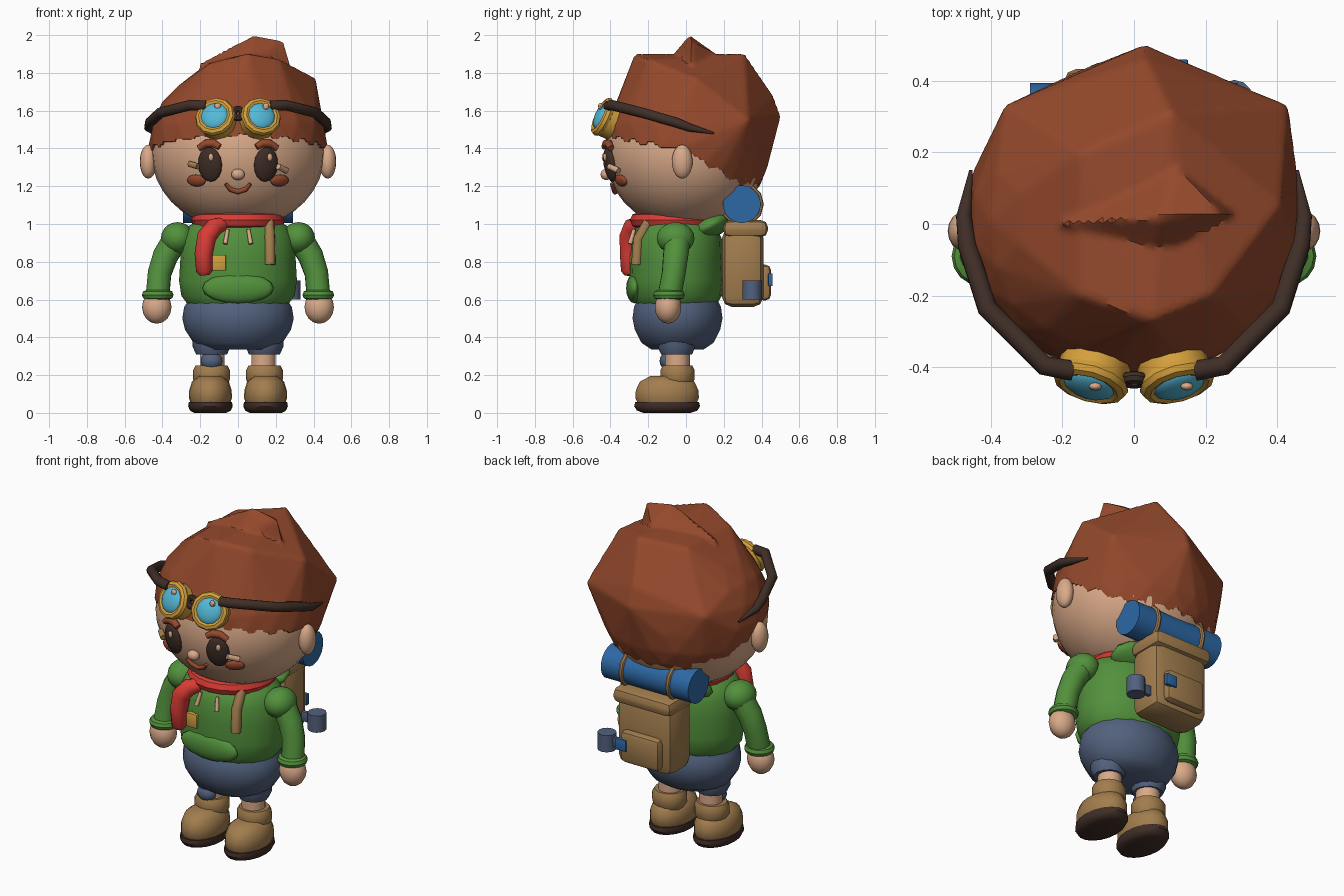
import bpy, bmesh, math
from mathutils import Vector, Euler
from mathutils.bvhtree import BVHTree

if "Cube" in bpy.data.objects:
    bpy.data.objects.remove(bpy.data.objects["Cube"])

def material(name, rgb):
    m = bpy.data.materials.new(name)
    m.diffuse_color = (*rgb, 1)
    m.use_nodes = True
    m.node_tree.nodes["Principled BSDF"].inputs["Base Color"].default_value = m.diffuse_color
    return m

HAIR = material("hair_brown", (0.30, 0.067, 0.025))
SKIN = material("skin", (0.70, 0.40, 0.25))
GREEN = material("green", (0.085, 0.28, 0.045))
SLATE = material("slate", (0.085, 0.12, 0.205))
TAN = material("tan", (0.36, 0.205, 0.075))
DARK = material("dark_brown", (0.05, 0.027, 0.02))
RED = material("red", (0.70, 0.045, 0.035))
GOLD = material("gold", (0.66, 0.35, 0.045))
LENS = material("light_blue", (0.09, 0.48, 0.68))
BLUE = material("blue", (0.026, 0.14, 0.38))

def finish(name, mat, rot=None, scale=None):
    o = bpy.context.object
    o.name = name
    o.data.materials.append(mat)
    if rot is not None:
        o.rotation_mode = 'QUATERNION'
        o.rotation_quaternion = rot
    if scale:
        o.scale = scale
    return o

def from_bm(name, bm, mat, loc=(0, 0, 0)):
    bmesh.ops.recalc_face_normals(bm, faces=bm.faces)
    me = bpy.data.meshes.new(name)
    bm.to_mesh(me)
    bm.free()
    o = bpy.data.objects.new(name, me)
    me.materials.append(mat)
    o.location = loc
    bpy.context.collection.objects.link(o)
    return o

def ball(name, loc, half, mat, rot=None, seg=16, rings=10):
    bpy.ops.mesh.primitive_uv_sphere_add(segments=seg, ring_count=rings, radius=1, location=loc)
    return finish(name, mat, rot, half)

def aim(d):
    return Vector(d).to_track_quat('Z', 'Y')

def cyl(name, loc, r, depth, mat, axis=(0, 0, 1), sides=16):
    bpy.ops.mesh.primitive_cylinder_add(vertices=sides, radius=r, depth=depth, location=loc)
    return finish(name, mat, aim(axis))

def ring(name, loc, R, r, mat, axis=(0, 0, 1), sides=16):
    bpy.ops.mesh.primitive_torus_add(major_segments=sides, minor_segments=8, major_radius=R,
                                     minor_radius=r, location=loc)
    return finish(name, mat, aim(axis))

def box(name, loc, half, mat, bevel):
    bm = bmesh.new()
    bmesh.ops.create_cube(bm, size=2)
    bmesh.ops.scale(bm, vec=half, verts=bm.verts)
    bmesh.ops.bevel(bm, geom=bm.edges[:], offset=bevel, segments=2, profile=0.5, affect='EDGES')
    return from_bm(name, bm, mat, loc)

def lathe(name, profile, mat, loc=(0, 0, 0), sy=1.0, seg=18):
    bm = bmesh.new()
    rows = [[bm.verts.new((r * math.cos(2 * math.pi * i / seg), sy * r * math.sin(2 * math.pi * i / seg), z))
             for i in range(seg)] for r, z in profile]
    for a, b in zip(rows, rows[1:]):
        for i in range(seg):
            j = (i + 1) % seg
            bm.faces.new((a[i], a[j], b[j], b[i]))
    bm.faces.new(rows[0])
    bm.faces.new(rows[-1])
    return from_bm(name, bm, mat, loc)

def tube(name, pts, radii, mat):
    cu = bpy.data.curves.new(name, 'CURVE')
    cu.dimensions, cu.bevel_depth, cu.bevel_resolution, cu.use_fill_caps = '3D', 1.0, 4, True
    sp = cu.splines.new('POLY')
    sp.points.add(len(pts) - 1)
    for p, co, r in zip(sp.points, pts, radii):
        p.co, p.radius = (*co, 1), r
    o = bpy.data.objects.new(name, cu)
    cu.materials.append(mat)
    bpy.context.collection.objects.link(o)
    bpy.ops.object.select_all(action='DESELECT')
    o.select_set(True)
    bpy.context.view_layer.objects.active = o
    bpy.ops.object.convert(target='MESH')
    return o

# head
HC, HR = Vector((0, 0, 1.38)), (0.46, 0.43, 0.41)
ball("head", HC, HR, SKIN, seg=28, rings=18)

def face(x, z, out=0.0):
    """Point on the front of the head and the surface normal there."""
    y = -HR[1] * math.sqrt(1 - (x / HR[0]) ** 2 - ((z - HC.z) / HR[2]) ** 2)
    n = Vector((x / HR[0] ** 2, y / HR[1] ** 2, (z - HC.z) / HR[2] ** 2)).normalized()
    return Vector((x, y, z)) + n * out, n

def on_face(name, x, z, w, h, d, mat, out=0.0):
    p, n = face(x, z, out)
    return ball(name, p, (w, d, h), mat, n.to_track_quat('-Y', 'Z'), 14, 8)

# hair: faceted hull plus a crest, tucked inside the head below the hairline
C = Vector((0, 0.01, 1.42))

def hull(points):
    b = bmesh.new()
    for p in points:
        b.verts.new(p)
    bmesh.ops.convex_hull(b, input=b.verts)
    bmesh.ops.triangulate(b, faces=b.faces)
    tree = BVHTree.FromBMesh(b)
    b.free()
    return tree

bm = bmesh.new()
bmesh.ops.create_icosphere(bm, subdivisions=3, radius=1)
shell = [C + Vector((v.co.x * .472, v.co.y * .442, v.co.z * .43)) for v in bm.verts]
bm.free()
tips = [(-.15, -.2, 1.85), (.05, -.27, 1.9), (.22, -.2, 1.87), (.1, .31, 1.9), (-.15, .2, 1.86),
        (.41, .05, 1.77), (.03, .46, 1.68), (.03, .5, 1.57), (.43, .33, 1.55), (-.36, .33, 1.55)]
crest = [(-.22, 0, 1.84), (.08, .02, 2.0), (.24, .03, 1.965), (.285, .03, 1.83), (.05, -.1, 1.86),
         (.12, .16, 1.9), (.05, .02, 1.2), (-.1, .1, 1.4), (-.1, -.1, 1.4)]
hulls = [hull(shell + tips), hull(crest)]

bm = bmesh.new()
bmesh.ops.create_icosphere(bm, subdivisions=6, radius=1)
for v in bm.verts:
    d = v.co.normalized()
    r = max(h.ray_cast(C, d)[3] or 0 for h in hulls)
    p = C + d * r
    line = 1.375 - 0.2 * p.y if p.y < 0 else max(1.2, 1.375 - 0.6 * p.y)
    line += 0.01 * math.sin(23 * math.atan2(p.x, p.y))
    v.co = C + (p - C) * 0.8 if p.z < line else p
from_bm("hair", bm, HAIR)

# face details
for s in (-1, 1):
    ball("ear", (s * .475, -.02, 1.33), (.045, .055, .09), SKIN)
    on_face("eye", s * .148, 1.315, .066, .093, .03, DARK)
    on_face("eye_glint", s * .148 + .012, 1.355, .014, .02, .01, SKIN, .027)
    on_face("cheek", s * .22, 1.23, .055, .033, .02, HAIR)
    tube("eyebrow", [face(s * x, z, .012)[0] for x, z in ((.095, 1.407), (.125, 1.425), (.165, 1.425), (.202, 1.4))],
         (.017, .021, .021, .017), HAIR)
    tube("eyelash_stroke", [face(s * .2, 1.31, .03)[0], face(s * .25, 1.285 if s > 0 else 1.32, .012)[0]],
         (.016, .016), SKIN if s > 0 else TAN)
on_face("nose", 0, 1.265, .036, .03, .03, SKIN, .01)
tube("mouth", [face(x, z, .005)[0] for x, z in
               ((-.065, 1.215), (-.04, 1.186), (0, 1.173), (.04, 1.186), (.065, 1.215))],
     (.009, .013, .014, .013, .009), HAIR)

# goggles and strap
for s in (-1, 1):
    n = Vector((s * .25, -.9, .42)).normalized()
    p = Vector((s * .12, -.435, 1.565))
    cyl("goggle_cup", p - n * .03, .1, .07, GOLD, n, 12)
    ring("goggle_rim", p + n * .005, .085, .024, GOLD, n, 12)
    ball("goggle_lens", p + n * .01, (.078, .078, .036), LENS, aim(n), 12, 8)
    ball("lens_glint", p + n * .032 + Vector((.02, .01, .045)), (.018, .012, .018), SKIN, None, 8, 6)
    tube("goggle_strap", [(s * x, y, z) for x, y, z in
         ((.17, -.41, 1.625), (.25, -.395, 1.63), (.41, -.235, 1.59), (.465, -.06, 1.54),
          (.475, .02, 1.51), (.455, .15, 1.48))], (.028, .028, .028, .027, .022, .005), DARK)
ring("goggle_bridge", (0, -.435, 1.585), .025, .018, DARK, (0, -1, .3), 10)

# hooded top
lathe("torso", [(.27, .58), (.30, .62), (.312, .7), (.305, .82), (.30, .92), (.26, .99), (.17, 1.04)],
      GREEN, (0, -.05, 0), .8, 20)
ball("hood", (0, .12, .99), (.25, .135, .07), GREEN, Euler((.45, 0, 0)).to_quaternion(), 14, 8)
ball("front_pocket", (0, -.272, .66), (.19, .045, .08), GREEN, seg=12, rings=8)
box("chest_patch", (-.1, -.285, .795), (.036, .015, .042), GOLD, .006)
tube("pack_strap", [(.165, -.2, 1.01), (.168, -.252, .92), (.17, -.262, .785)], (.026, .028, .028), TAN)
for s in (-1, 1):
    tube("drawstring", [(s * .055, -.275, .97), (s * .068, -.297, .895)], (.01, .012), SKIN)
    ball("shoulder", (s * .32, -.055, .925), (.088, .1, .085), GREEN)
    tube("sleeve", [(s * .33, -.045, .92), (s * .385, -.055, .83), (s * .415, -.065, .74),
                    (s * .425, -.085, .63)], (.07, .068, .064, .064), GREEN)
    ring("cuff", (s * .425, -.09, .625), .058, .026, GREEN)
    ball("hand", (s * .43, -.095, .56), (.078, .07, .088), SKIN, seg=12, rings=8)

# scarf
ring("scarf", (0, -.05, 1.02), .205, .042, RED, sides=20)
tube("scarf_tail", [(-.08, -.25, 1.0), (-.125, -.285, .985), (-.165, -.3, .935), (-.182, -.302, .84),
                    (-.178, -.3, .75), (-.176, -.3, .728)], (.035, .048, .052, .048, .044, .025), RED)

# shorts, legs and boots
lathe("shorts", [(.17, .335), (.235, .37), (.28, .44), (.295, .5), (.285, .56), (.26, .6)],
      SLATE, (0, -.045, 0), .82)
for s in (-1, 1):
    lathe("shorts_leg", [(.082, .31), (.1, .35), (.1, .42)], SLATE, (s * .14, -.05, 0), 1, 12)
    cyl("leg", (s * .135, -.045, .29), .066, .2, SKIN, sides=14)
    lathe("boot_shaft", [(.085, .15), (.098, .18), (.098, .225), (.085, .25)], TAN, (s * .14, -.045, 0), .95, 14)
    lathe("boot_foot", [(.105, .05), (.114, .08), (.112, .12), (.098, .165), (.06, .195)],
          TAN, (s * .146, -.1, 0), 1.5)
    lathe("boot_sole", [(.085, .0), (.108, .012), (.118, .035), (.114, .058)], DARK, (s * .146, -.1, 0), 1.5)
ball("knee_patch", (-.14, -.095, .275), (.058, .045, .048), SLATE, seg=12, rings=8)

# backpack
box("backpack", (0, .3, .77), (.185, .11, .21), TAN, .055)
box("pack_flap", (0, .315, .975), (.195, .118, .045), TAN, .035)
box("pack_pocket", (0, .415, .69), (.13, .035, .095), TAN, .03)
box("pack_buckle", (.115, .447, .705), (.036, .012, .034), BLUE, .004)
cyl("mug", (.28, .35, .65), .052, .1, SLATE, sides=12)
box("mug_handle", (.21, .35, .655), (.035, .012, .03), SLATE, .006)
cyl("bedroll", (0, .295, 1.105), .1, .58, BLUE, (1, 0, 0), 18)
for s in (-1, 1):
    ring("bedroll_strap", (s * .155, .295, 1.105), .103, .014, TAN, (1, 0, 0), 12)

# soft shading with crisp corners
bpy.ops.object.select_all(action='SELECT')
bpy.context.view_layer.objects.active = bpy.data.objects["head"]
bpy.ops.object.shade_smooth_by_angle(angle=math.radians(42))
